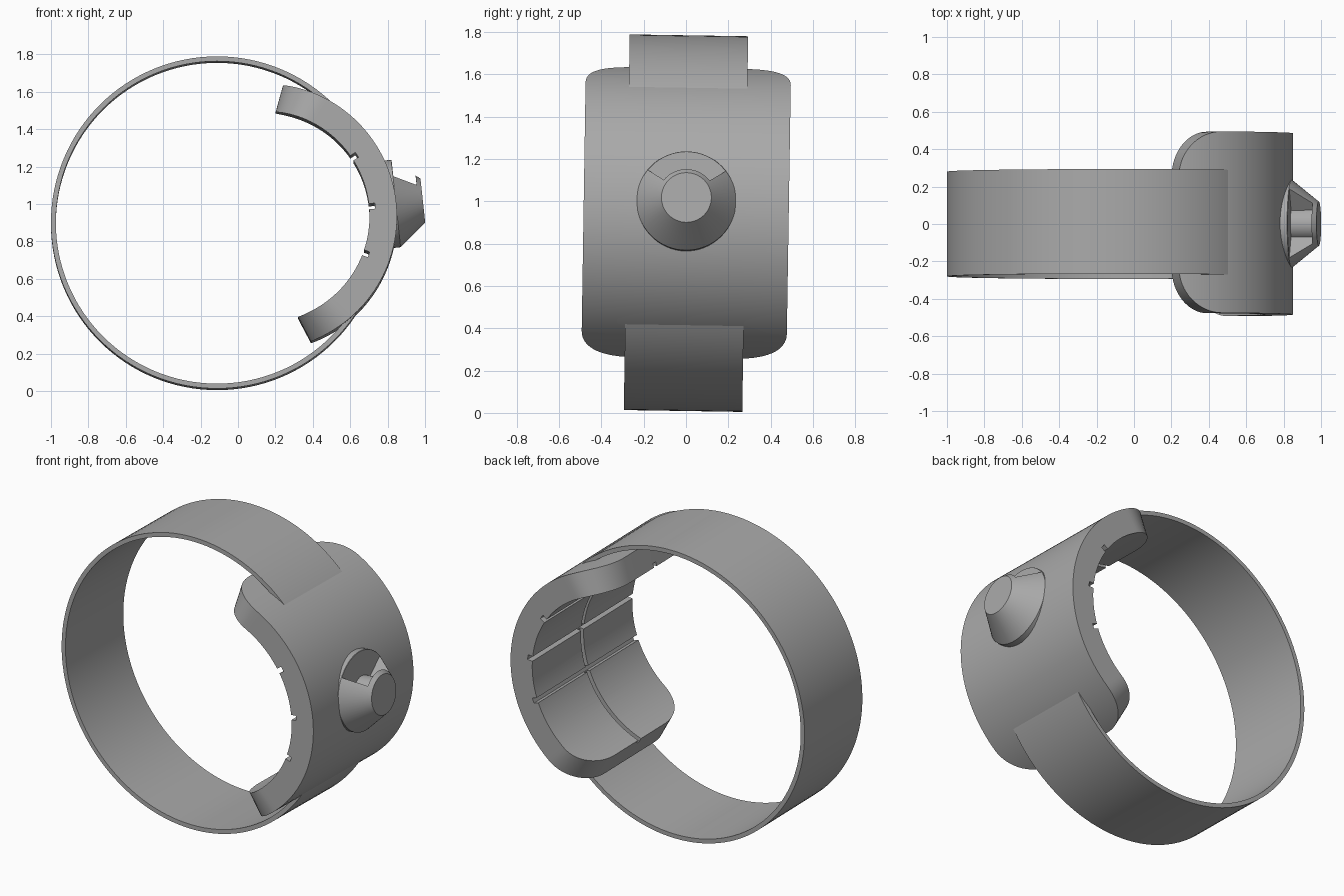
import bpy, bmesh, math
from mathutils import Matrix, Vector

if "Cube" in bpy.data.objects:
    bpy.data.objects.remove(bpy.data.objects["Cube"], do_unlink=True)

grey = bpy.data.materials.new("plain grey")
grey.use_nodes = True
colour = (0.4, 0.4, 0.4, 1)
grey.diffuse_color = colour
grey.node_tree.nodes["Principled BSDF"].inputs["Base Color"].default_value = colour

CUFF = Vector((0.138, 0, 0.926))      # axis of the thick cuff
INNER, OUTER = 0.565, 0.712
MID = math.radians(6.2)               # direction the knob points
TILT = (Matrix.Translation((0, 0, 0.9)) @ Matrix.Rotation(math.radians(-0.9), 4, "X")
        @ Matrix.Translation((0, 0, -0.9)))
ALONG_Y = Matrix.Rotation(math.radians(90), 4, "X")


def radial(angle):
    """Frame at the cuff axis with local z pointing outward at an angle, local x up."""
    c, s = math.cos(angle), math.sin(angle)
    frame = Matrix(((-s, 0, c), (0, 1, 0), (c, 0, s))).to_4x4()
    return Matrix.Translation(CUFF) @ frame


def loft(name, rings, matrix, cyclic=False):
    """Skin equal-length closed rings; cap the ends unless cyclic."""
    bm = bmesh.new()
    loops = [[bm.verts.new(p) for p in ring] for ring in rings]
    n = len(loops[0])
    pairs = list(zip(loops, loops[1:])) + ([(loops[-1], loops[0])] if cyclic else [])
    for a, b in pairs:
        for i in range(n):
            j = (i + 1) % n
            bm.faces.new((a[i], a[j], b[j], b[i]))
    if not cyclic:
        bm.faces.new(loops[0])
        bm.faces.new(loops[-1])
    bm.transform(matrix)
    bmesh.ops.recalc_face_normals(bm, faces=bm.faces)
    mesh = bpy.data.meshes.new(name)
    bm.to_mesh(mesh)
    bm.free()
    mesh.materials.append(grey)
    ob = bpy.data.objects.new(name, mesh)
    bpy.context.collection.objects.link(ob)
    return ob


def circle(r, z, n):
    return [(r * math.cos(math.tau * i / n), r * math.sin(math.tau * i / n), z)
            for i in range(n)]


def tube(name, r0, r1, half, matrix, n=128):
    profile = [(r0, -half), (r1, -half), (r1, half), (r0, half)]
    return loft(name, [circle(r, z, n) for r, z in profile], matrix, cyclic=True)


def cut(ob, cutter):
    cutter.hide_render = True
    mod = ob.modifiers.new("cut", "BOOLEAN")
    mod.operation, mod.solver, mod.object = "DIFFERENCE", "EXACT", cutter
    bpy.context.view_layer.objects.active = ob
    bpy.ops.object.modifier_apply(modifier=mod.name)
    bpy.data.objects.remove(cutter, do_unlink=True)


# Thin round band
band = tube("band", 0.862, 0.888, 0.28,
            Matrix.Translation((-0.112, 0, 0.897)) @ ALONG_Y)

# Thick curved cuff with rounded corners, as cross-sections along its arc
HALF, WIDTH, CORNER = math.radians(75.5), 0.485, 0.24
corner_angle = CORNER / OUTER
sections = []
for i in range(17):
    t = math.pi / 2 * i / 16
    sections.append((-HALF + corner_angle * (1 - math.cos(t)),
                     WIDTH - CORNER * (1 - math.sin(t))))
span = HALF - corner_angle
sections += [(-span + 2 * span * i / 48, WIDTH) for i in range(1, 24)]
sections += [(0, WIDTH)] + [(-a, w) for a, w in reversed(sections)]

rings = []
for a, w in sections:
    ring = []
    for r, y, stretch in ((INNER, -w, 1.025), (OUTER, -w, 1),
                          (OUTER, w, 1), (INNER, w, 1.025)):
        angle = MID + a * stretch
        ring.append((r * math.cos(angle), y, r * math.sin(angle)))
    rings.append(ring)
cuff = loft("cuff", rings, Matrix.Translation(CUFF))

# Grooves inside the cuff: three across, one around the middle
for degrees in (33.5, 5.4, -20):
    w = 0.015
    box = [[(-w, -1, z), (w, -1, z), (w, 1, z), (-w, 1, z)] for z in (0.5, 0.597)]
    cut(cuff, loft("cross_groove", box, radial(math.radians(degrees))))
cut(cuff, tube("round_groove", 0.5, 0.59, 0.013, Matrix.Translation(CUFF) @ ALONG_Y))

# Tapered knob on a short round base, with a wedge-shaped window on its upper side
profile = [(0.235, 0.64), (0.235, 0.71), (0.118, 0.855)]
knob = loft("knob", [circle(r, z, 64) for r, z in profile], radial(MID))
arc = [math.radians(-52 + 104 * i / 12) for i in range(13)]
wedge = [(0.09 * math.cos(a), 0.09 * math.sin(a)) for a in arc]
wedge += [(0.4 * math.cos(a), 0.4 * math.sin(a)) for a in reversed(arc)]
window = [[(x, y, z) for x, y in wedge] for z in (0.712, 0.831)]
cut(knob, loft("window", window, radial(MID)))

# Slight lean of the whole piece, and smooth curved surfaces
for ob in (band, cuff, knob):
    ob.data.transform(TILT)
    bpy.ops.object.select_all(action="DESELECT")
    ob.select_set(True)
    bpy.context.view_layer.objects.active = ob
    bpy.ops.object.shade_smooth_by_angle(angle=math.radians(30))
